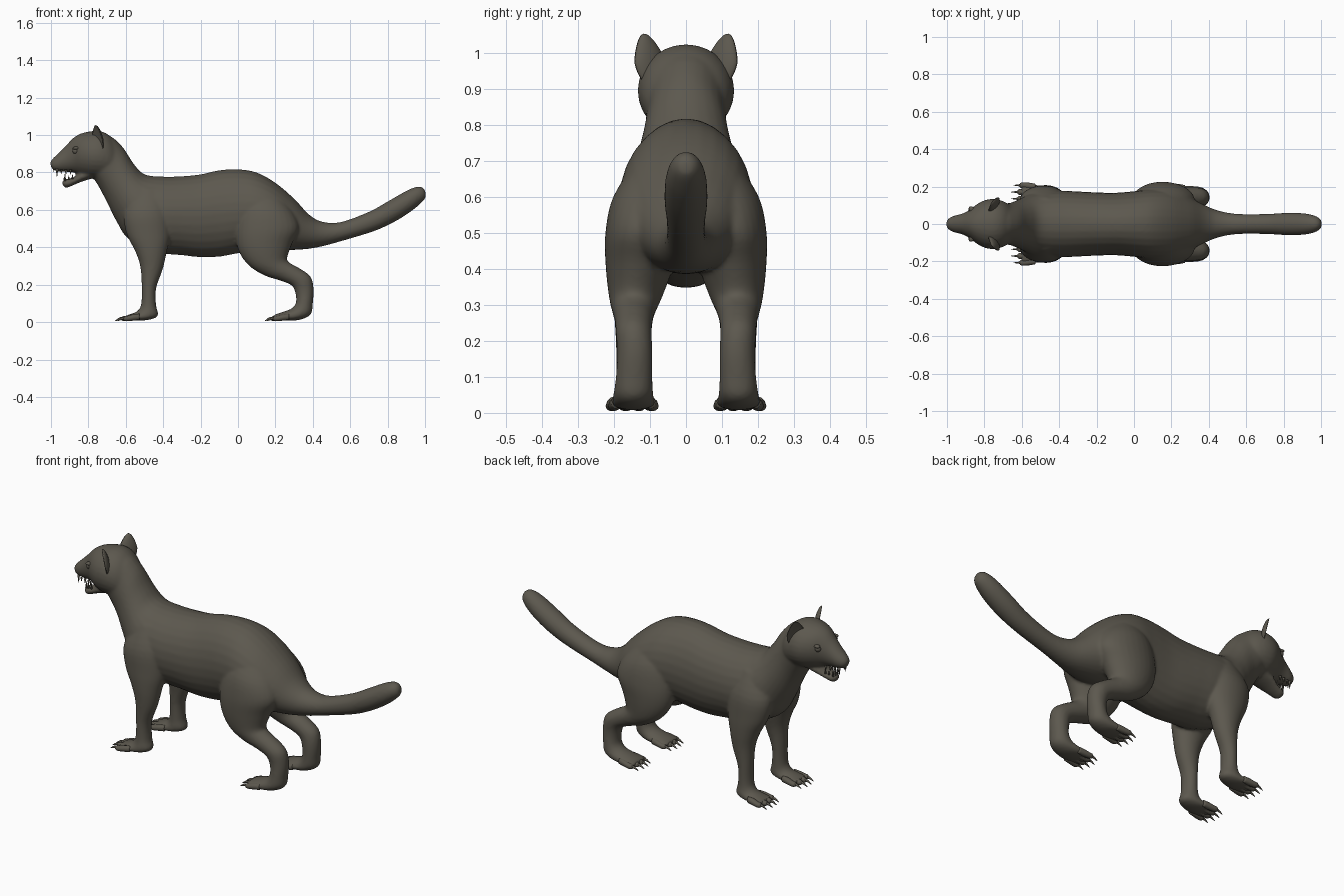
import bpy, bmesh, math
from mathutils import Vector, Matrix

fur = bpy.data.materials.new("dark brown grey")
fur.diffuse_color = (0.108, 0.098, 0.077, 1)


def spline(rings, steps):
    """Catmull-Rom blend between rings of numbers."""
    out, n = [], len(rings)
    for i in range(n - 1):
        p = [rings[max(0, min(n - 1, i + k))] for k in (-1, 0, 1, 2)]
        for j in range(steps):
            t = j / steps
            out.append([0.5 * (2 * b + (c - a) * t + (2 * a - 5 * b + 4 * c - d) * t * t
                               + (3 * b - a - 3 * c + d) * t ** 3) for a, b, c, d in zip(*p)])
    return out + [list(rings[-1])]


def loft(bm, rings, steps=4, sides=28, flip=1):
    """Each ring: edge point (x, z), opposite edge point (x, z), y centre, y half width."""
    loops = []
    for xa, za, xb, zb, y, ry in spline(rings, steps):
        mid = Vector(((xa + xb) / 2, y * flip, (za + zb) / 2))
        half = Vector(((xa - xb) / 2, 0, (za - zb) / 2))
        side = Vector((0, max(ry, 0.0015), 0))
        loops.append([bm.verts.new(mid + half * math.cos(a) + side * math.sin(a))
                      for a in (2 * math.pi * k / sides for k in range(sides))])
    for p, q in zip(loops, loops[1:]):
        for k in range(sides):
            m = (k + 1) % sides
            bm.faces.new((p[k], p[m], q[m], q[k]))
    bm.faces.new(loops[0])
    bm.faces.new(loops[-1])


def finish(name, bm, mirror=False):
    bmesh.ops.recalc_face_normals(bm, faces=bm.faces)
    me = bpy.data.meshes.new(name)
    bm.to_mesh(me)
    bm.free()
    me.materials.append(fur)
    me.shade_smooth()
    ob = bpy.data.objects.new(name, me)
    bpy.context.collection.objects.link(ob)
    if mirror:
        m = ob.modifiers.new("Mirror", "MIRROR")
        m.use_axis = (False, True, False)
        m.use_mirror_merge = False
    return ob


# neck, torso and tail, from top and underside outlines
spine = [(-.80, .97, -.82, .81, 0, .09), (-.70, 1.0, -.77, .765, 0, .112), (-.62, .94, -.71, .66, 0, .112),
         (-.56, .85, -.65, .54, 0, .135), (-.50, .79, -.58, .44, 0, .165), (-.40, .778, -.42, .372, 0, .178),
         (-.30, .78, -.30, .358, 0, .174), (-.20, .79, -.20, .347, 0, .169), (-.10, .812, -.10, .35, 0, .167),
         (0, .817, 0, .368, 0, .175), (.10, .80, .09, .385, 0, .185), (.20, .745, .18, .39, 0, .18),
         (.30, .66, .26, .385, 0, .15), (.38, .575, .36, .39, 0, .105), (.45, .537, .45, .405, 0, .072),
         (.55, .535, .56, .435, 0, .054), (.70, .59, .73, .487, 0, .054), (.80, .645, .84, .538, 0, .06),
         (.90, .702, .92, .588, 0, .057), (.96, .725, .97, .628, 0, .045), (.99, .717, 1.0, .66, 0, .027),
         (1.002, .70, 1.004, .68, 0, .008)]
# skull and muzzle
skull = [(-1.003, .857, -1.003, .838, 0, .012), (-.992, .873, -.99, .815, 0, .03), (-.96, .903, -.96, .805, 0, .045),
         (-.92, .943, -.92, .803, 0, .055), (-.88, .985, -.88, .80, 0, .075), (-.84, 1.008, -.84, .785, 0, .106),
         (-.79, 1.02, -.79, .77, 0, .13), (-.74, 1.022, -.74, .765, 0, .133), (-.69, 1.0, -.69, .76, 0, .118),
         (-.64, .945, -.66, .75, 0, .09)]
# open lower jaw
jaw = [(-.942, .75, -.938, .732, 0, .012), (-.926, .763, -.92, .718, 0, .033), (-.88, .774, -.88, .732, 0, .043),
       (-.845, .80, -.84, .749, 0, .058), (-.78, .83, -.78, .768, 0, .07)]
# limbs, from front and rear outlines
hind_leg = [(.10, .72, .24, .66, .09, .05), (.02, .62, .30, .58, .11, .092), (-.01, .50, .325, .50, .125, .099),
            (0, .39, .29, .42, .13, .093), (.055, .305, .262, .34, .14, .074), (.14, .25, .28, .315, .145, .06),
            (.225, .222, .325, .29, .145, .053), (.288, .195, .387, .245, .145, .05),
            (.308, .15, .404, .18, .142, .049), (.309, .10, .40, .10, .144, .051),
            (.285, .072, .388, .04, .146, .055), (.25, .058, .32, .01, .146, .06),
            (.205, .043, .22, .01, .146, .062), (.185, .032, .188, .014, .146, .055)]
front_leg = [(-.56, .70, -.42, .72, .09, .05), (-.61, .58, -.37, .60, .12, .077), (-.595, .47, -.362, .47, .13, .077),
             (-.55, .38, -.382, .37, .14, .067), (-.523, .30, -.403, .28, .146, .055),
             (-.515, .20, -.438, .18, .149, .046), (-.517, .10, -.438, .09, .15, .045),
             (-.535, .062, -.428, .033, .152, .05), (-.56, .048, -.49, .01, .153, .056),
             (-.59, .038, -.58, .01, .153, .056), (-.607, .03, -.604, .014, .153, .05)]

bm = bmesh.new()
for rings in (spine, skull, jaw):
    loft(bm, rings)
for s in (1, -1):
    loft(bm, hind_leg, flip=s)
    loft(bm, front_leg, flip=s)
body = finish("body", bm)
rm = body.modifiers.new("Blend", "REMESH")
rm.mode = "VOXEL"
rm.voxel_size = 0.008
rm.use_smooth_shade = True
sm = body.modifiers.new("Soften", "SMOOTH")
sm.factor = 0.5
sm.iterations = 6

# toes and claws
for label, x0, yc in (("front", -.575, .153), ("hind", .225, .146)):
    toes, claws = bmesh.new(), bmesh.new()
    for i in range(4):
        off = i - 1.5
        y, x = yc + off * .033, x0 + abs(off) * .012
        yt = y + off * .003
        loft(toes, [(x + .03, .045, x + .03, .012, y, .012), (x, .042, x, .008, y, .018),
                    (x - .03, .034, x - .03, .005, yt, .016), (x - .046, .032, x - .046, .006, yt, .015),
                    (x - .056, .022, x - .055, .011, yt, .006)], 3, 12)
        loft(claws, [(x - .04, .03, x - .04, .014, yt, .007), (x - .065, .025, x - .062, .012, yt, .005),
                     (x - .088, .008, x - .086, .005, yt, .001)], 3, 8)
    finish(label + "_toes", toes, True)
    finish(label + "_claws", claws, True)

# cupped ears, opening forward and outward
bm = bmesh.new()
bmesh.ops.create_uvsphere(bm, u_segments=24, v_segments=16, radius=1)
for v in bm.verts:
    x, y, z = v.co
    taper = 1 - .35 * max(z, 0)
    v.co = (x * (.022 if x > 0 else -.008), y * .05 * taper, z * .078)
turn = Matrix.Rotation(math.radians(-32), 4, "Z") @ Matrix.Rotation(math.radians(-14), 4, "X")
turn = Matrix.Rotation(math.radians(-14), 4, "Y") @ turn
bm.transform(Matrix.Translation((-.752, .102, .977)) @ turn)
finish("ears", bm, True)

# eyes with lids
bm = bmesh.new()
bmesh.ops.create_uvsphere(bm, u_segments=16, v_segments=12, radius=.017,
                          matrix=Matrix.Translation((-.868, .073, .915)))
finish("eyes", bm, True)
bm = bmesh.new()
bmesh.ops.create_uvsphere(bm, u_segments=16, v_segments=10, radius=1,
                          matrix=Matrix.Translation((-.858, .072, .93))
                          @ Matrix.Rotation(math.radians(-35), 4, "Z")
                          @ Matrix.Diagonal((.03, .016, .01, 1)))
finish("brows", bm, True)

# nose pad
bm = bmesh.new()
bmesh.ops.create_uvsphere(bm, u_segments=16, v_segments=10, radius=1,
                          matrix=Matrix.Translation((-.986, 0, .855)) @ Matrix.Diagonal((.014, .024, .016, 1)))
finish("nose", bm)

# teeth: (x, y, root height, tip height, radius)
bm = bmesh.new()
for x, y, z0, z1, r in ((-.968, .026, .82, .778, .007), (-.985, .008, .82, .803, .004),
                        (-.945, .034, .815, .793, .006), (-.92, .038, .815, .79, .007),
                        (-.895, .042, .815, .79, .007), (-.925, .02, .755, .793, .006),
                        (-.93, .006, .755, .775, .004), (-.905, .028, .762, .784, .006),
                        (-.885, .031, .765, .79, .006)):
    loft(bm, [(x - r, z0, x + r, z0, y, r), (x - .001, z1, x + .001, z1, y, .001)], 2, 8)
finish("teeth", bm, True)
